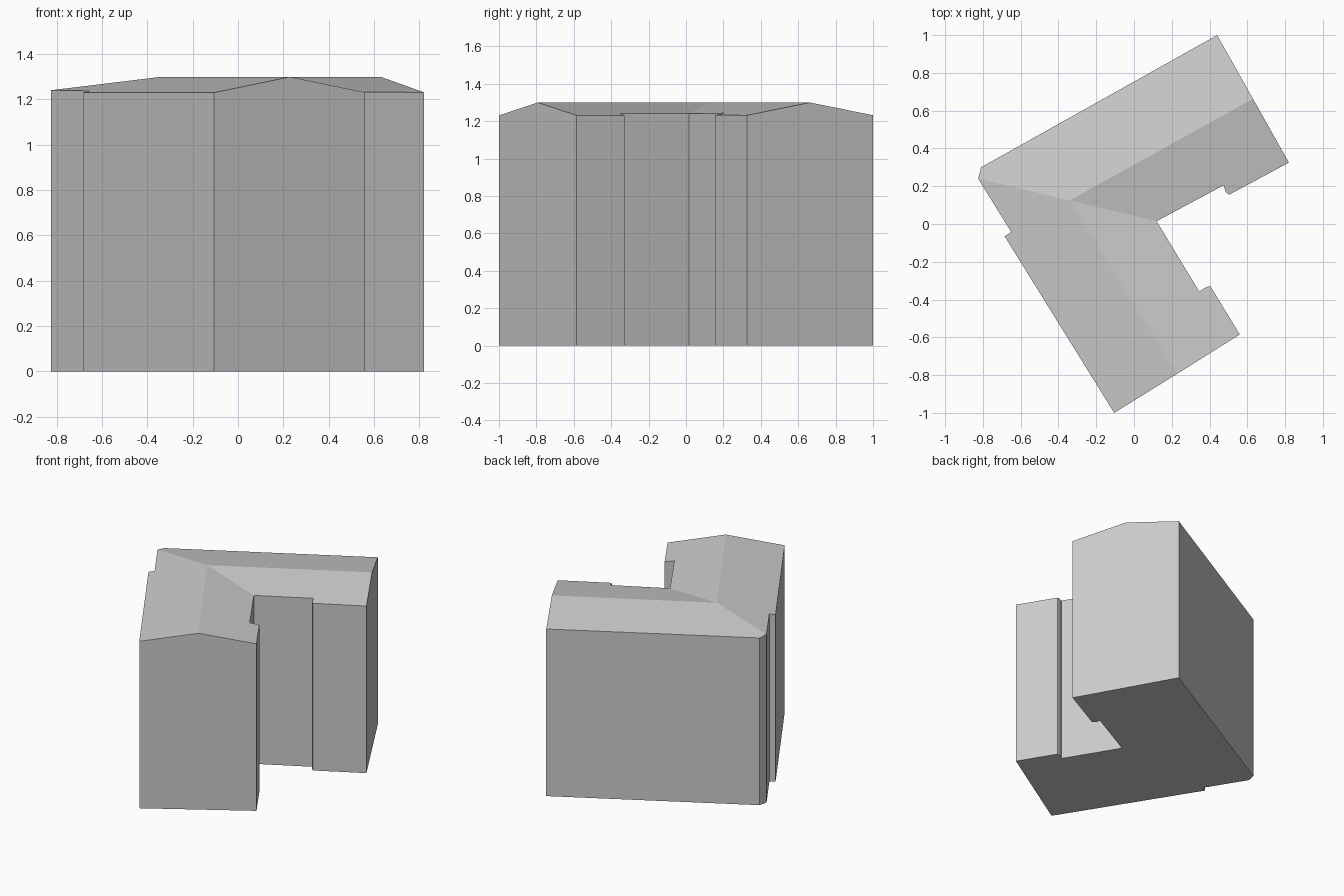
import bpy
import bmesh
from mathutils import Vector

cube = bpy.data.objects.get("Cube")
if cube:
    bpy.data.objects.remove(cube)

RIDGE_Z = 1.30
PITCH = 0.176

# Ridge points: the corner where the wings meet, and the two gable ends
corner = Vector((-0.34, 0.125))
north_end = Vector((0.63, 0.663))
south_end = Vector((0.23, -0.792))

# Eave lines of the four roof slopes, going counter-clockwise in plan
north_eave = [(0.44, 1.0), (-0.81, 0.30), (-0.825, 0.24)]
west_eave = [(-0.825, 0.24), (-0.65, -0.043), (-0.685, -0.065), (-0.105, -1.0)]
east_eave = [(0.56, -0.585), (0.405, -0.33), (0.385, -0.333),
             (0.345, -0.357), (0.12, 0.015)]
court_eave = [(0.12, 0.015), (0.475, 0.205), (0.485, 0.17),
              (0.503, 0.155), (0.82, 0.325)]

bm = bmesh.new()
cache = {}


def vert(p, z):
    key = (round(p[0], 4), round(p[1], 4), z == 0)
    if key not in cache:
        cache[key] = bm.verts.new((p[0], p[1], z))
    return cache[key]


def eave_vert(p, end):
    # Height falls with distance from the wing's ridge
    along = (end - corner).normalized()
    return vert(p, RIDGE_Z - PITCH * abs(along.cross(Vector(p) - corner)))


def slope(eave, end, ridge):
    tops = [eave_vert(p, end) for p in eave]
    bm.faces.new(tops + [vert(p, RIDGE_Z) for p in ridge])
    # Walls below this eave
    for i in range(len(eave) - 1):
        bm.faces.new((tops[i], vert(eave[i], 0), vert(eave[i + 1], 0), tops[i + 1]))
    return tops


north = slope(north_eave, north_end, (corner, north_end))
west = slope(west_eave, south_end, (south_end, corner))
east = slope(east_eave, south_end, (corner, south_end))
court = slope(court_eave, north_end, (north_end, corner))

# Gable end walls
bm.faces.new((west[-1], vert(west_eave[-1], 0), vert(east_eave[0], 0),
              east[0], vert(south_end, RIDGE_Z)))
bm.faces.new((court[-1], vert(court_eave[-1], 0), vert(north_eave[0], 0),
              north[0], vert(north_end, RIDGE_Z)))

# Floor
outline = north_eave + west_eave[1:] + east_eave + court_eave[1:]
bm.faces.new([vert(p, 0) for p in outline])
bmesh.ops.recalc_face_normals(bm, faces=bm.faces[:])

mesh = bpy.data.meshes.new("building")
bm.to_mesh(mesh)
bm.free()

grey = bpy.data.materials.new("light grey")
grey.use_nodes = True
colour = (0.6, 0.6, 0.6, 1)
grey.diffuse_color = colour
grey.node_tree.nodes["Principled BSDF"].inputs["Base Color"].default_value = colour
mesh.materials.append(grey)
bpy.context.collection.objects.link(bpy.data.objects.new("building", mesh))
